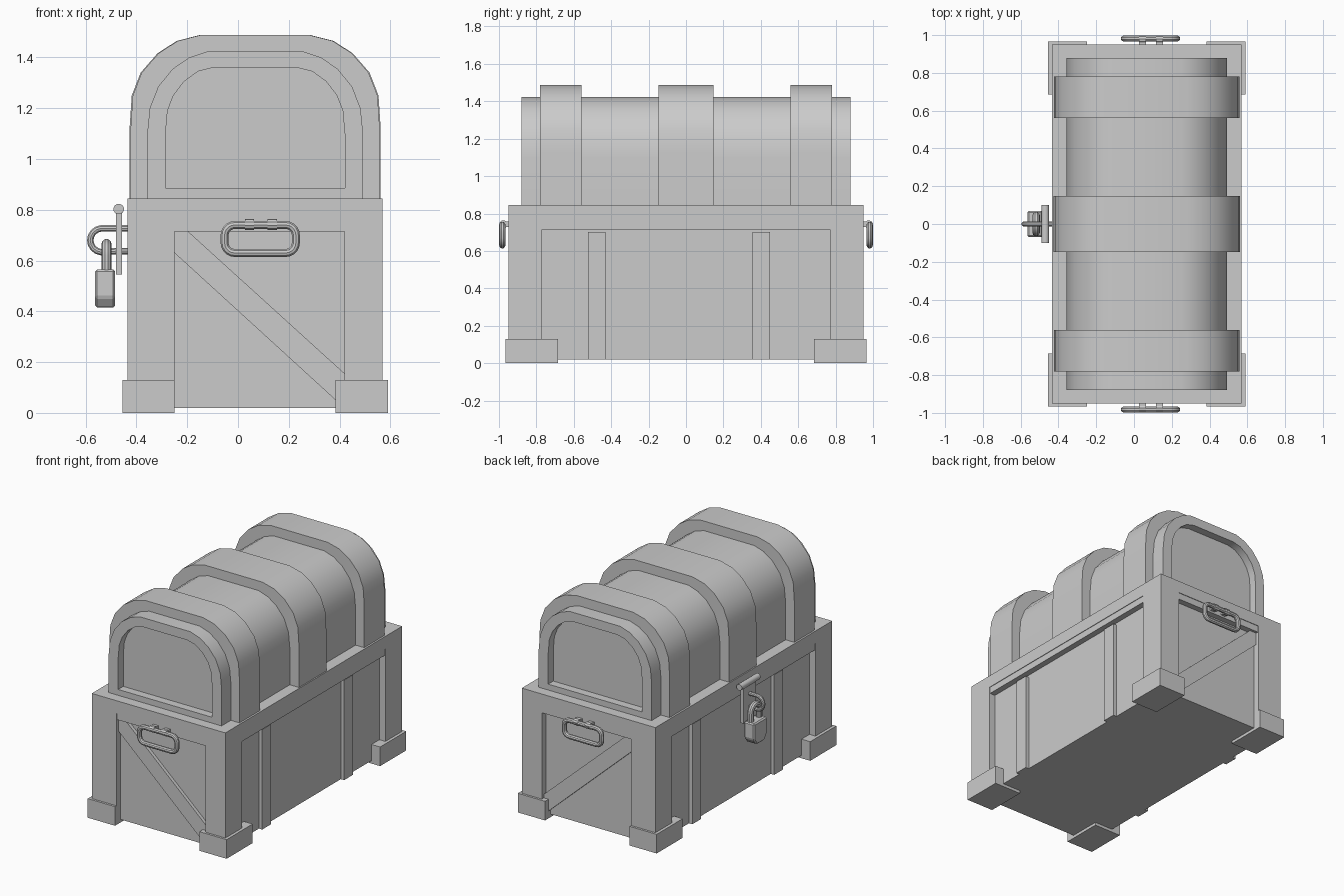
import bpy, bmesh, math
from mathutils import Vector

if "Cube" in bpy.data.objects:
    bpy.data.objects.remove(bpy.data.objects["Cube"])

CX = 0.0675          # chest centre line in x
X0, X1, Y1 = -0.435, 0.57, 0.95


def make(name, verts, faces, smooth=False):
    me = bpy.data.meshes.new(name)
    me.from_pydata(verts, [], faces)
    bm = bmesh.new()
    bm.from_mesh(me)
    bmesh.ops.recalc_face_normals(bm, faces=bm.faces)
    bm.to_mesh(me)
    bm.free()
    ob = bpy.data.objects.new(name, me)
    bpy.context.collection.objects.link(ob)
    if smooth:
        bpy.ops.object.select_all(action='DESELECT')
        ob.select_set(True)
        bpy.context.view_layer.objects.active = ob
        bpy.ops.object.shade_smooth_by_angle(angle=math.radians(35))
    return ob


def loft(name, loops, smooth=False, closed=False):
    n, m = len(loops[0]), len(loops)
    verts = [v for lp in loops for v in lp]
    faces = [(i % m * n + j, i % m * n + (j + 1) % n,
              (i + 1) % m * n + (j + 1) % n, (i + 1) % m * n + j)
             for i in range(m if closed else m - 1) for j in range(n)]
    if not closed:
        faces += [tuple(range(n)), tuple(range((m - 1) * n, m * n))]
    return make(name, verts, faces, smooth)


def box(name, x0, x1, y0, y1, z0, z1):
    return loft(name, [[(x0, y0, z), (x1, y0, z), (x1, y1, z), (x0, y1, z)] for z in (z0, z1)])


def tube(name, pts, r, closed=False, sides=10):
    """Round tube swept along a planar path."""
    pts = [Vector(p) for p in pts]
    k = len(pts)
    if k > 2:
        nrm = (pts[1] - pts[0]).cross(pts[k // 2] - pts[0]).normalized()
    else:
        nrm = (pts[1] - pts[0]).orthogonal().normalized()
    loops = []
    for i, p in enumerate(pts):
        a = pts[(i - 1) % k] if closed or i else p
        b = pts[(i + 1) % k] if closed or i < k - 1 else p
        side = (b - a).normalized().cross(nrm)
        loops.append([tuple(p + r * (math.cos(t) * nrm + math.sin(t) * side))
                      for t in (2 * math.pi * s / sides for s in range(sides))])
    return loft(name, loops, True, closed)


def arc(cx, cz, r, a0, a1, n=5):
    return [(cx + r * math.cos(math.radians(a0 + (a1 - a0) * i / n)),
             cz + r * math.sin(math.radians(a0 + (a1 - a0) * i / n))) for i in range(n + 1)]


# lid: dome with recessed end panels, and three raised bands
BAND = [(.49, .84), (.49, 1.13), (.482, 1.25), (.447, 1.34), (.38, 1.417), (.305, 1.465), (.215, 1.488)]
DOME = [(.425, .84), (.425, 1.1), (.415, 1.2), (.382, 1.285), (.325, 1.355), (.26, 1.4), (.19, 1.423)]
PANEL = [(.353, .885), (.353, 1.1), (.345, 1.19), (.322, 1.25), (.28, 1.305), (.225, 1.345), (.165, 1.36)]


def arch(half, y):
    return [(CX + x, y, z) for x, z in half] + [(CX - x, y, z) for x, z in reversed(half)]


loft("lid_dome", [arch(PANEL, -.825), arch(PANEL, -.88), arch(DOME, -.88),
                  arch(DOME, .88), arch(PANEL, .88), arch(PANEL, .825)], True)
for name, y0, y1 in (("front", -.78, -.56), ("middle", -.147, .147), ("back", .56, .78)):
    half = [(x + .004, z) for x, z in BAND] if name == "middle" else BAND
    loft(name + "_lid_band", [arch(half, y0), arch(half, y1)], True)
box("lid_rim", X0, X1, -Y1, Y1, .76, .845)

# body: recessed core, top rail
R = .045
box("body_core", X0 + R, X1 - R, -Y1 + R, Y1 - R, .02, .77)
box("top_rail", X0 + .004, X1 - .004, -Y1 + .004, Y1 - .004, .715, .762)

# corner posts, feet, end braces and handles, mirrored front to back
for s, end in ((-1, "front"), (1, "back")):
    def ybox(name, x0, x1, ya, yb, z0, z1):
        return box(f"{end}_{name}", x0, x1, *sorted((s * ya, s * yb)), z0, z1)

    ybox("left_post", X0, -.25, .77, Y1, .02, .76)
    ybox("right_post", .42, X1, .77, Y1, .02, .76)
    ybox("left_foot", -.455, -.25, .685, .965, 0, .13)
    ybox("right_foot", .385, .59, .685, .965, 0, .13)
    brace = [(-.25, .63), (-.25, .718), (-.2, .718), (.42, .155), (.42, .05), (.385, .05)]
    loft(end + "_brace", [[(x, s * y, z) for x, z in brace] for y in (.89, .928)])
    ring = (arc(.185, .70, .04, 0, 90) + arc(-.01, .70, .04, 90, 180)
            + arc(-.01, .67, .04, 180, 270) + arc(.185, .67, .04, 270, 360))
    ring = [(x + (.003 if x > .09 else -.003), z) for x, z in ring]
    tube(end + "_handle", [(x, s * .982, z) for x, z in ring], .0165, True)
    for x in (.045, .135):
        tube(end + "_handle_clip", [(x - .018, s * .977, .742), (x + .018, s * .977, .742)], .022)
        ybox("handle_mount", x - .018, x + .018, .93, .975, .728, .758)

# side planks: the left side is the right side turned half round
PLANKS = ((-.525, -.43), (.355, .45))
for y0, y1 in PLANKS:
    box("right_plank", X1 - R - .01, X1 - R + .025, y0, y1, .02, .70)
    box("left_plank", X0 + R - .025, X0 + R + .01, -y1, -y0, .02, .70)

# hasp with hinge pin, staple and padlock on the left side
box("hasp_plate", -.48, -.457, -.065, .065, .545, .805)
tube("hasp_pin", [(-.47, -.1, .803), (-.47, .1, .803)], .021, sides=12)
staple = [(-.42, .727), (-.47, .727)] + arc(-.535, .68, .047, 95, 265, 8) + [(-.48, .637), (-.42, .637)]
tube("hasp_staple", [(x, 0, z) for x, z in staple], .0135)
shackle = [(-.045, .55)] + arc(0, .62, .045, 180, 0, 8) + [(.045, .55)]
tube("padlock_shackle", [(-.518, y, z) for y, z in shackle], .02)
lock = [(-.07, .565), (.07, .565), (.07, .455), (.04, .415), (-.04, .415), (-.07, .455)]
pad = loft("padlock_body", [[(x, y, z) for y, z in lock] for x in (-.563, -.484)])
bev = pad.modifiers.new("bevel", 'BEVEL')
bev.width = .008
bev.segments = 1
